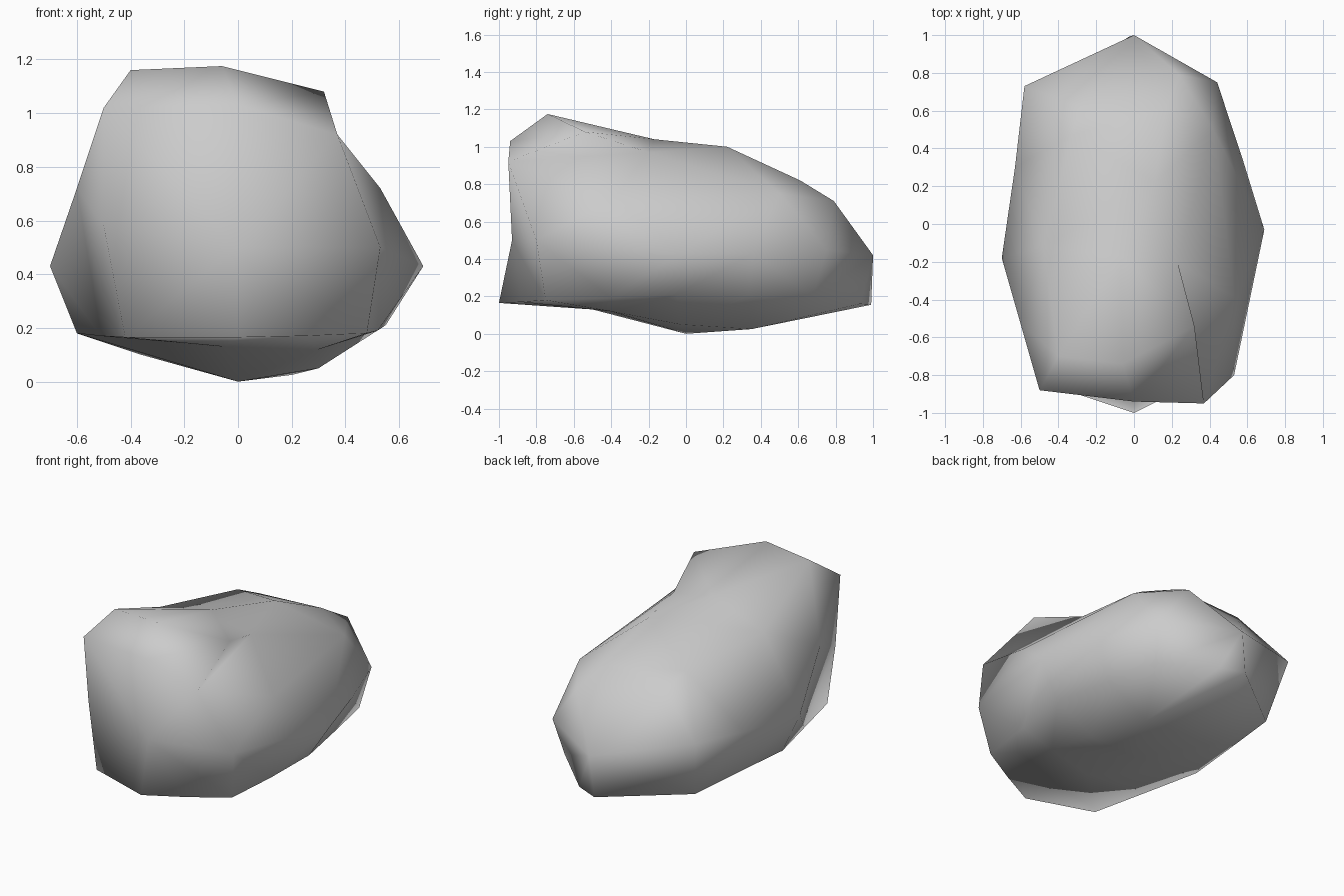
import bpy
import bmesh

# Remove the default cube only
default_cube = bpy.data.objects.get("Cube")
if default_cube:
    bpy.data.objects.remove(default_cube, do_unlink=True)


def make_material(name, colour):
    material = bpy.data.materials.new(name)
    material.use_nodes = True
    material.diffuse_color = colour
    shader = material.node_tree.nodes["Principled BSDF"]
    shader.inputs["Base Color"].default_value = colour
    return material


def bridge_rings(bm, ring_a, ring_b):
    """Join two cross-sections with triangles, using the shorter diagonal of each quad."""
    count = len(ring_a)
    for i in range(count):
        j = (i + 1) % count
        a, b, c, d = ring_a[i], ring_a[j], ring_b[j], ring_b[i]
        if (b.co - d.co).length < (a.co - c.co).length:
            bm.faces.new((a, b, d))
            bm.faces.new((b, c, d))
        else:
            bm.faces.new((a, b, c))
            bm.faces.new((a, c, d))


def cap_ring(bm, ring, tip):
    """Close a cross-section with a fan around one tip vertex."""
    for i, vert in enumerate(ring):
        bm.faces.new((vert, ring[(i + 1) % len(ring)], tip))


def turn_edge(bm, vert_a, vert_b):
    """Swap the shared edge of two triangles for the opposite diagonal."""
    edge = bm.edges.get((vert_a, vert_b))
    if edge:
        bmesh.utils.edge_rotate(edge, True)


# Cross-sections from front to back, each running from the crest round the left side
front_rim = [(0, -.94, 1.03), (.37, -.95, .92), (.53, -.8, .5),
             (.48, -.75, .18), (.24, -.88, .17), (0, -1, .165),
             (-.42, -.86, .165), (-.5, -.83, .58), (-.5, -.88, 1.02)]
brow = [(-.06, -.74, 1.175), (.32, -.54, 1.08), (.53, -.39, .72),
        (.52, -.4, .19), (.3, -.4, .12), (-.05, -.5, .13),
        (-.51, -.49, .17), (-.6, -.53, .72), (-.4, -.7, 1.16)]
middle = [(-.07, -.17, 1.04), (.23, -.2, .97), (.69, -.03, .43),
          (.55, -.05, .21), (.3, -.03, .05), (0, 0, 0),
          (-.6, -.14, .18), (-.7, -.18, .43), (-.48, -.12, .93)]
rear_slope = [(.11, .22, 1), (.42, .5, .75), (.57, .36, .43),
              (.47, .33, .2), (.2, .35, .025), (-.36, .28, .1),
              (-.56, .25, .18), (-.63, .3, .48), (-.33, .47, .86)]
back_rim = [(.17, .61, .82), (.24, .79, .71), (.44, .75, .45),
            (.4, .68, .2), (.12, .93, .16), (-.03, .99, .155),
            (-.5, .62, .16), (-.58, .73, .55), (-.28, .62, .79)]

# Loft the boulder through the sections and close both ends
bm = bmesh.new()
sections = [front_rim, brow, middle, rear_slope, back_rim]
rings = [[bm.verts.new(point) for point in section] for section in sections]
for ring_a, ring_b in zip(rings, rings[1:]):
    bridge_rings(bm, ring_a, ring_b)
cap_ring(bm, rings[0], bm.verts.new((0, -.93, .5)))
cap_ring(bm, rings[-1], bm.verts.new((0, 1, .42)))
bmesh.ops.recalc_face_normals(bm, faces=bm.faces)

# Hollow behind the left shoulder, and the long ridges along the left side
shoulder, flank, underside = rings[1][1:4]
turn_edge(bm, shoulder, flank)
turn_edge(bm, flank, underside)
turn_edge(bm, rings[2][1], rings[2][2])

# Smooth shading over the whole faceted stone
for face in bm.faces:
    face.smooth = True

mesh = bpy.data.meshes.new("boulder")
bm.to_mesh(mesh)
bm.free()
mesh.materials.append(make_material("stone grey", (.6, .6, .6, 1)))
boulder = bpy.data.objects.new("boulder", mesh)
bpy.context.collection.objects.link(boulder)
